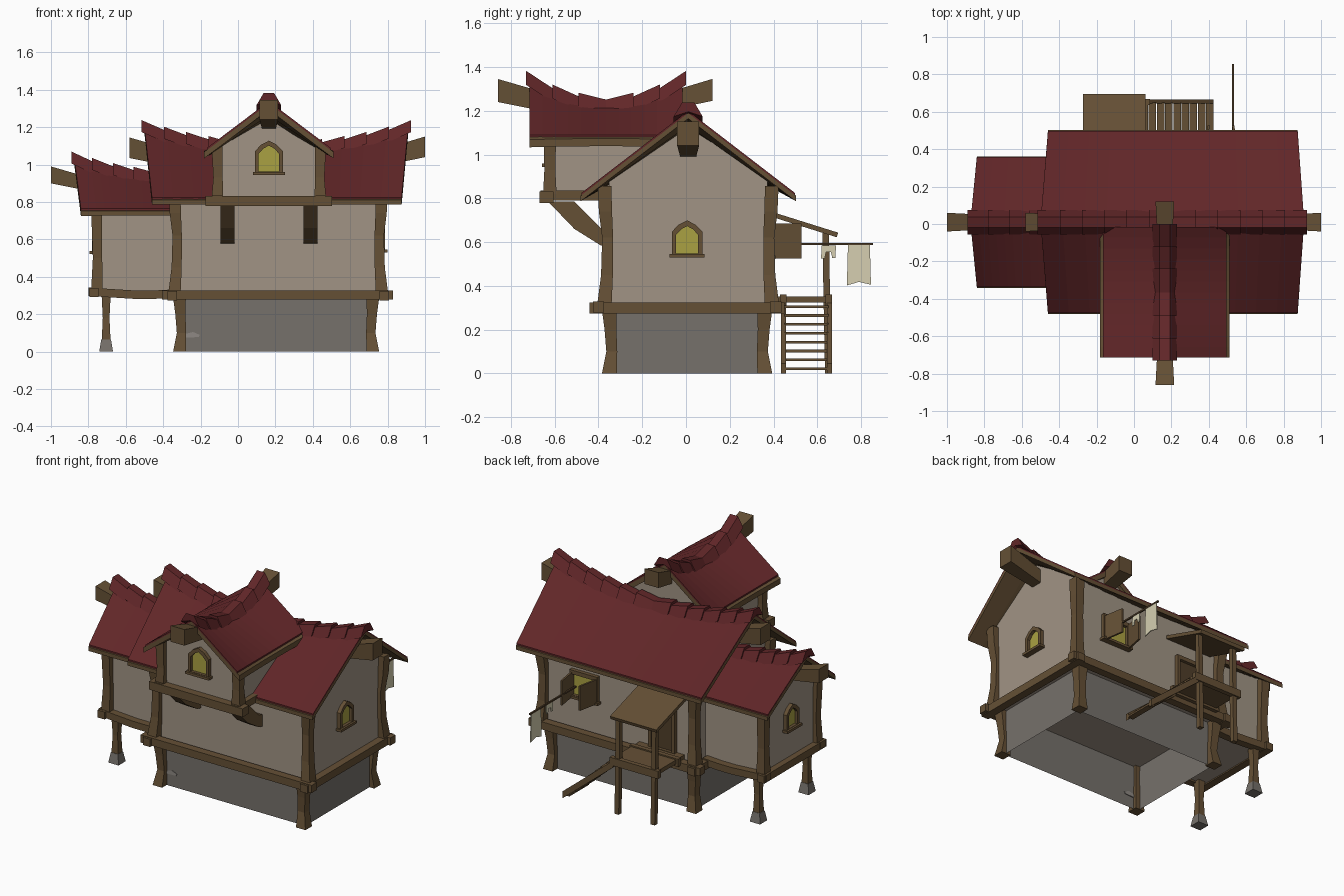
import bpy, bmesh

if "Cube" in bpy.data.objects:
    bpy.data.objects.remove(bpy.data.objects["Cube"])


def material(name, r, g, b):
    m = bpy.data.materials.new(name)
    lin = [((c / 255 + 0.055) / 1.055) ** 2.4 for c in (r, g, b)]
    m.diffuse_color = (*lin, 1)
    m.use_nodes = True
    m.node_tree.nodes["Principled BSDF"].inputs["Base Color"].default_value = m.diffuse_color
    return m


WALL = material("plaster", 161, 148, 133)
STONE = material("stone", 118, 113, 107)
PALE = material("pale_stone", 142, 137, 131)
WOOD = material("wood", 101, 80, 53)
DARK = material("dark_wood", 80, 62, 41)
RED = material("red_roof", 97, 38, 40)
GLASS = material("yellow_glass", 170, 161, 66)
CLOTH = material("cloth", 214, 207, 177)
CY, DX = 0.01, 0.165      # centre lines of the house and of the dormer


def loft(name, rings, mat, closed=False, caps=True):
    """Skin a list of equal point rings."""
    bm = bmesh.new()
    vs = [[bm.verts.new(p) for p in r] for r in rings]
    n, k = len(vs), len(vs[0])
    for i in range(n if closed else n - 1):
        a, b = vs[i], vs[(i + 1) % n]
        for j in range(k):
            bm.faces.new((a[j], a[(j + 1) % k], b[(j + 1) % k], b[j]))
    if caps and not closed:
        bm.faces.new(vs[0])
        bm.faces.new(vs[-1])
    bmesh.ops.recalc_face_normals(bm, faces=bm.faces)
    me = bpy.data.meshes.new(name)
    bm.to_mesh(me)
    bm.free()
    me.materials.append(mat)
    ob = bpy.data.objects.new(name, me)
    bpy.context.collection.objects.link(ob)
    return ob


def square(x, y, z, hx, hy):
    return [(x - hx, y - hy, z), (x + hx, y - hy, z), (x + hx, y + hy, z), (x - hx, y + hy, z)]


def box(name, x0, x1, y0, y1, z0, z1, mat, caps=True):
    c = ((x0 + x1) / 2, (y0 + y1) / 2)
    h = ((x1 - x0) / 2, (y1 - y0) / 2)
    return loft(name, [square(*c, z, *h) for z in (z0, z1)], mat, caps=caps)


def along_x(u, v, z):
    return (u, CY + v, z)


def along_y(u, v, z):
    return (DX + v, u, z)


class Gable:
    """Sagging gable roof: u runs along the ridge, v across it."""

    def __init__(s, name, P, u0, u1, uc, low, sag, w, ze, inset0, inset1):
        s.name, s.P, s.u0, s.u1, s.uc, s.low, s.sag = name, P, u0, u1, uc, low, sag
        s.w, s.ze, s.inset0, s.inset1 = w, ze, inset0, inset1

    def ridge(s, u):
        return s.low + s.sag * (u - s.uc) ** 2

    def height(s, u, v):
        r = s.ridge(u)
        return r - (r - s.ze) * v / s.w

    def layer(s, name, top, bottom, extra, mat, n=12):
        rings = []
        for i in range(n + 1):
            t = i / n
            u = s.u0 + (s.u1 - s.u0) * t
            e = u + s.inset0 * (1 - t) - s.inset1 * t
            w = s.w + extra
            z, r = s.height(u, w), s.ridge(u)
            rings.append([s.P(e, -w, z - top), s.P(u, 0, r - top), s.P(e, w, z - top),
                          s.P(e, w, z - bottom), s.P(u, 0, r - bottom), s.P(e, -w, z - bottom)])
        loft(s.name + name, rings, mat)

    def roof(s, thick, extra):
        s.layer("_roof", 0, 0.012, 0, RED)
        s.layer("_roof_boards", 0.01, thick, extra, WOOD)

    def walls(s, u0, u1, w, z0, drop=0.035, n=8):
        rings = []
        for i in range(n + 1):
            u = u0 + (u1 - u0) * i / n
            zs = s.height(u, w) - drop
            rings.append([s.P(u, -w, z0), s.P(u, -w, zs), s.P(u, 0, s.ridge(u) - drop),
                          s.P(u, w, zs), s.P(u, w, z0)])
        loft(s.name + "_walls", rings, WALL)

    def tiles(s, n):
        d = (s.u1 - s.u0 + 0.02) / n
        for i in range(n):
            a = s.u0 - 0.01 + i * d
            b = a + d
            lift = 0.012 if (a + b) / 2 > s.uc else -0.012   # outer ends sit higher
            rings = []
            for u, l in ((a - 0.006, -lift), (b + 0.006, lift)):
                z = s.ridge(u) + 0.012 + l * 0.8
                rings.append([s.P(u, v, z + h) for v, h in
                              ((-0.066, -0.052), (-0.028, 0.012), (0.028, 0.012), (0.066, -0.052), (0, -0.03))])
            loft(f"{s.name}_ridge_tile_{i}", rings, RED)

    def beam(s, name, out, inner, z0, z1):
        rings = [[s.P(u, v, z) for v, z in ((-h, a), (h, a), (h, b), (-h, b))]
                 for u, h, a, b in ((out, 0.05, z0, z1), (inner, 0.036, z0 - 0.052, z1 - 0.075))]
        loft(s.name + name, rings, WOOD)


# Roofs, walls, ridge tiles and projecting ridge beams
main = Gable("main", along_x, -0.50, 0.91, 0.205, 1.09, 0.22, 0.487, 0.825, 0.04, 0.035)
main.roof(0.035, 0.005)
main.walls(-0.33, 0.76, 0.362, 0.29, 0.025)
main.tiles(12)
main.beam("_beam_right", 1.0, 0.75, 1.04, 1.15)
main.beam("_beam_left", -0.58, -0.32, 1.035, 1.145)

wing = Gable("wing", along_x, -0.875, -0.34, -0.3, 0.935, 0.29, 0.347, 0.765, 0.035, 0)
wing.roof(0.035, 0.005)
wing.walls(-0.755, -0.32, 0.258, 0.3, 0.025)
wing.tiles(5)
wing.beam("_beam", -1.0, -0.74, 0.90, 0.99)

dormer = Gable("dormer", along_y, -0.715, -0.015, -0.365, 1.235, 0.85, 0.33, 1.09, 0, 0)
dormer.roof(0.045, 0.016)
dormer.walls(-0.62, -0.03, 0.265, 0.80)
dormer.tiles(6)
dormer.beam("_beam_front", -0.86, -0.60, 1.24, 1.345)
dormer.beam("_beam_back", 0.12, -0.13, 1.245, 1.345)

# Stone base, open below, with one pale stone
box("stone_base", -0.31, 0.72, -0.335, 0.345, 0, 0.29, STONE, caps=False)
loft("pale_stone_patch", [[(x, y, z) for x, z in ((-0.28, 0.075), (-0.21, 0.078), (-0.205, 0.09), (-0.24, 0.105), (-0.28, 0.095))]
                          for y in (-0.338, -0.33)], PALE)


def post(name, x, y, sx, sy, levels):
    """Bent post: levels hold (z, half size, shift outward)."""
    loft(name, [square(x + sx * o, y + sy * o, z, h, h) for z, h, o in levels], WOOD)


# Corner posts
for sy, side in ((-1, "front"), (1, "back")):
    for x, lx, sx, end in ((-0.335, -0.31, -1, "left"), (0.765, 0.718, 1, "right")):
        post(f"lower_post_{side}_{end}", lx, CY / 2 + sy * 0.352, sx, sy,
             [(0, 0.034, 0.003), (0.1, 0.025, -0.008), (0.2, 0.027, -0.002), (0.29, 0.034, 0.003)])
        post(f"upper_post_{side}_{end}", x, CY + sy * 0.378, sx, sy,
             [(0.31, 0.033, 0.005), (0.45, 0.027, -0.007), (0.62, 0.025, -0.01), (0.74, 0.03, 0), (0.855, 0.031, 0.004)])
    post(f"wing_post_{side}", -0.755, CY + sy * 0.27, -1, sy,
         [(0.31, 0.031, 0), (0.5, 0.025, -0.004), (0.78, 0.029, 0.002)])
    y = CY / 2 + sy * 0.405
    box(f"base_beam_{side}", -0.405, 0.83, y - 0.026, y + 0.026, 0.278, 0.328, WOOD)
    # Wing: sagging floor beam, stilt and stone foot
    y = CY + sy * 0.28
    loft(f"wing_floor_beam_{side}", [[(x, y - 0.025, z), (x, y + 0.025, z), (x, y + 0.025, z + 0.045), (x, y - 0.025, z + 0.045)]
                                     for x, z in ((-0.80, 0.298), (-0.68, 0.29), (-0.55, 0.282), (-0.45, 0.282), (-0.34, 0.288))], WOOD)
    y = CY + sy * 0.25
    loft(f"wing_stilt_{side}", [square(-0.705, y, z, h, h) for z, h in ((0.05, 0.024), (0.18, 0.018), (0.3, 0.024))], WOOD)
    loft(f"stilt_foot_{side}", [square(-0.705, y, z, h, h) for z, h in ((0, 0.037), (0.065, 0.026))], STONE)
for x, end in ((-0.352, "left"), (0.782, "right")):
    box(f"base_beam_{end}", x - 0.026, x + 0.026, -0.44, 0.45, 0.274, 0.324, WOOD)
box("wing_end_beam", -0.795, -0.745, -0.31, 0.33, 0.292, 0.34, WOOD)

# Dormer frame and curved braces
box("dormer_front_beam", DX - 0.338, DX + 0.338, -0.67, -0.605, 0.778, 0.832, WOOD)
for sx, side in ((-1, "left"), (1, "right")):
    x = DX + sx * 0.275
    post(f"dormer_post_{side}", x, -0.622, sx, 0, [(0.82, 0.031, 0), (0.93, 0.025, -0.003), (1.1, 0.029, 0.002)])
    box(f"dormer_side_beam_{side}", x - 0.025, x + 0.025, -0.665, -0.37, 0.79, 0.835, WOOD)
    x = DX + sx * 0.222
    loft(f"dormer_brace_{side}", [[(x + h, y, z) for y, z in ((-0.63, 0.785), (-0.51, 0.785), (-0.39, 0.665), (-0.34, 0.65),
                                                              (-0.34, 0.575), (-0.39, 0.585), (-0.51, 0.66))] for h in (-0.037, 0.037)], WOOD)

ARCH = [(-1, 0), (-1, 0.68), (-0.55, 0.88), (0, 1), (0.55, 0.88), (1, 0.68), (1, 0)]
RECT = [(-1, 0), (-1, 1), (1, 1), (1, 0)]


def opening(name, F, z, shape, a, h, mat, rim=0.02, sill=True):
    """Framed opening; F maps (sideways, up, outward) to the wall."""
    inner = [(s * a, z + t * h) for s, t in shape]
    outer = [(s * (a + rim), z - rim * 0.6 + t * (h + rim * 1.9)) for s, t in shape]
    loft(name + "_frame", [[F(*o, -0.01), F(*o, 0.025), F(*i, 0.025), F(*i, -0.01)]
                           for i, o in zip(inner, outer)], WOOD, closed=True)
    loft(name + "_panel", [[F(*p, d) for p in inner] for d in (-0.003, 0.005)], mat)
    if sill:
        b = a + rim + 0.01
        loft(name + "_sill", [[F(s, z - 0.018, d), F(s, z - 0.002, d), F(s, z - 0.002, 0), F(s, z - 0.018, 0)]
                              for s in (-b, b) for d in (0.038,)], WOOD)


# Windows and back door
opening("right_window", lambda a, z, d: (0.76 + d, a + 0.005, z), 0.548, ARCH, 0.05, 0.125, GLASS)
opening("wing_window", lambda a, z, d: (-0.755 - d, CY + a, z), 0.54, ARCH, 0.045, 0.12, GLASS)
opening("dormer_window", lambda a, z, d: (DX + a, -0.62 - d, z), 0.962, ARCH, 0.055, 0.14, GLASS)
opening("back_window", lambda a, z, d: (0.463 + a, 0.372 + d, z), 0.54, RECT, 0.08, 0.135, GLASS)
opening("back_door", lambda a, z, d: (-0.1 + a, 0.372 + d, z), 0.355, RECT, 0.075, 0.25, DARK, sill=False)

# Open shutters, drying rod and cloths
for x0, x1, side in ((0.372, 0.40, "left"), (0.553, 0.53, "right")):
    loft(f"shutter_{side}", [[(x - 0.006, y, z), (x + 0.006, y, z), (x + 0.006, y, z + 0.16), (x - 0.006, y, z + 0.16)]
                             for x, y, z in ((x0, 0.385, 0.525), (x1, 0.527, 0.525))], WOOD)
box("drying_rod", 0.525, 0.535, 0.38, 0.855, 0.586, 0.596, DARK)
loft("large_cloth", [[(x, y, z) for y, z in ((0.74, 0.59), (0.84, 0.59), (0.845, 0.405), (0.79, 0.418), (0.735, 0.402))]
                     for x in (0.527, 0.533)], CLOTH)
loft("small_cloth", [[(x, y, z) for y, z in ((0.62, 0.585), (0.685, 0.585), (0.683, 0.528), (0.668, 0.528),
                                             (0.662, 0.555), (0.64, 0.555), (0.634, 0.525), (0.617, 0.525))]
                     for x in (0.527, 0.533)], CLOTH)

# Back porch: platform, posts, lean-to roof
box("porch_floor", -0.25, 0.075, 0.36, 0.66, 0.325, 0.352, WOOD)
for y in (0.445, 0.652):
    box("porch_floor_beam", -0.265, 0.085, y - 0.015, y + 0.015, 0.31, 0.36, WOOD)
for x in (-0.225, 0.035):
    loft("porch_post", [square(x, y, z, 0.015, 0.015) for y, z in ((0.65, 0), (0.643, 0.36), (0.638, 0.645))], WOOD)
loft("porch_roof", [[(x, 0.37, 0.745), (x, 0.695, 0.643), (x, 0.688, 0.622), (x, 0.37, 0.722)] for x in (-0.272, 0.062)], WOOD)

# Stairs
for y in (0.445, 0.655):
    loft("stair_stringer", [[(x, y - 0.011, z), (x, y + 0.011, z), (x, y + 0.011, z + 0.045), (x, y - 0.011, z + 0.045)]
                            for x, z in ((0.06, 0.298), (0.425, 0.0))], WOOD)
for i in range(8):
    x, z = 0.098 + i * 0.044, 0.305 - i * 0.0405
    box(f"stair_tread_{i}", x - 0.02, x + 0.02, 0.45, 0.65, z - 0.006, z + 0.006, WOOD)
